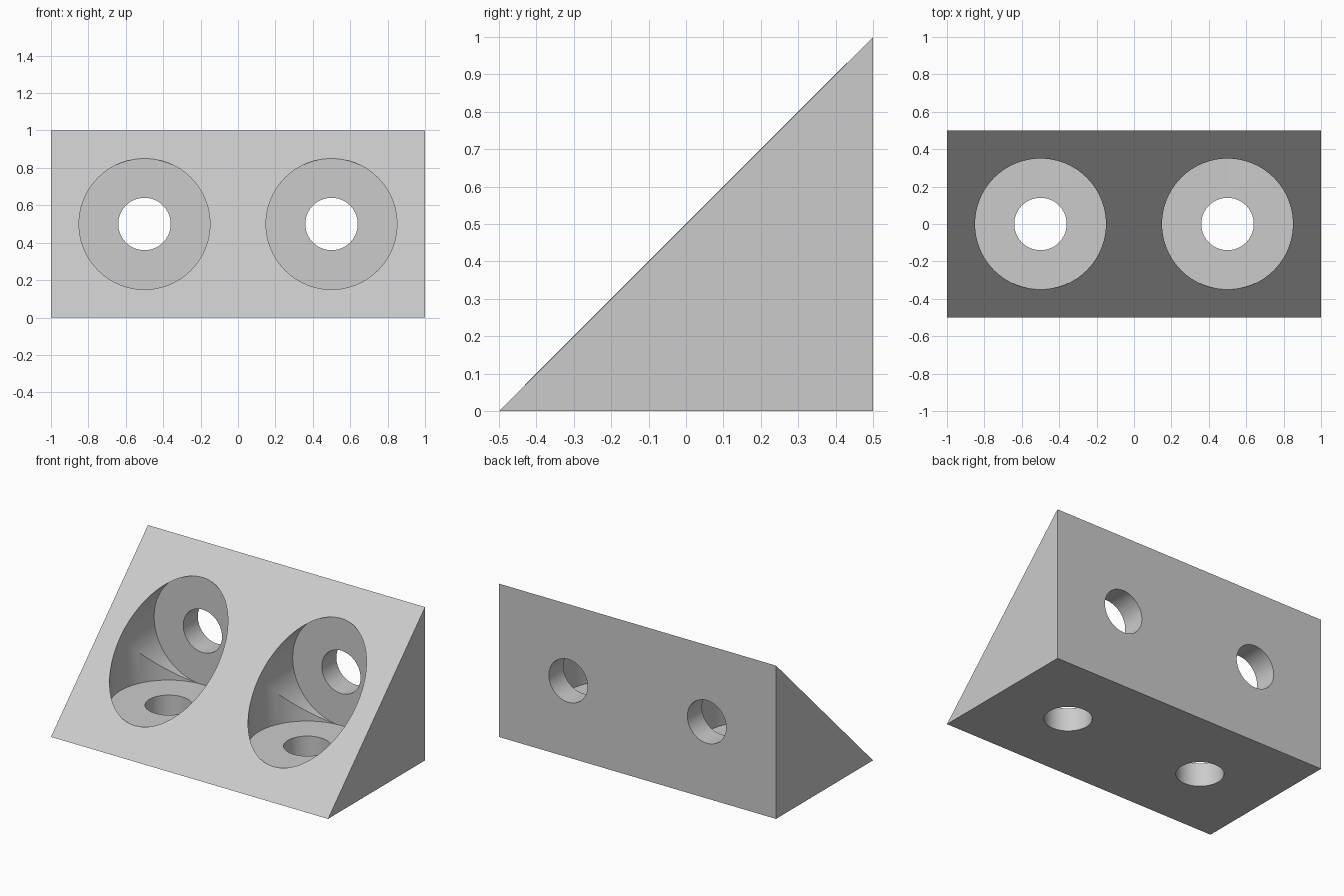
import bpy, bmesh, math
from mathutils import Matrix

if "Cube" in bpy.data.objects:
    bpy.data.objects.remove(bpy.data.objects["Cube"])

grey = bpy.data.materials.new("light_grey")
grey.diffuse_color = (0.6, 0.6, 0.6, 1)
grey.use_nodes = True
grey.node_tree.nodes["Principled BSDF"].inputs["Base Color"].default_value = grey.diffuse_color

# Triangular wedge: profile in the y-z plane, extruded along x
bm = bmesh.new()
profile = [(-0.5, 0), (0.5, 0), (0.5, 1)]
face = bm.faces.new([bm.verts.new((-1, y, z)) for y, z in profile])
ext = bmesh.ops.extrude_face_region(bm, geom=[face])
bmesh.ops.translate(bm, vec=(2, 0, 0),
                    verts=[v for v in ext["geom"] if isinstance(v, bmesh.types.BMVert)])
bmesh.ops.recalc_face_normals(bm, faces=bm.faces)
mesh = bpy.data.meshes.new("corner_bracket")
bm.to_mesh(mesh)
bm.free()
bracket = bpy.data.objects.new("corner_bracket", mesh)
bpy.context.collection.objects.link(bracket)
mesh.materials.append(grey)


def cut(name, x, radius, start, end, axis):
    """Bore a round hole along z (through y=0) or along y (through z=0.5)."""
    mid = (start + end) / 2
    if axis == "z":
        place = Matrix.Translation((x, 0, mid))
    else:
        place = Matrix.Translation((x, mid, 0.5)) @ Matrix.Rotation(math.pi / 2, 4, "X")
    b = bmesh.new()
    bmesh.ops.create_cone(b, cap_ends=True, segments=96, radius1=radius,
                          radius2=radius, depth=end - start, matrix=place)
    m = bpy.data.meshes.new(name)
    b.to_mesh(m)
    b.free()
    m.materials.append(grey)
    cutter = bpy.data.objects.new(name, m)
    cutter.hide_render = True
    bpy.context.collection.objects.link(cutter)
    mod = bracket.modifiers.new(name, "BOOLEAN")
    mod.operation = "DIFFERENCE"
    mod.solver = "EXACT"
    mod.object = cutter
    bpy.context.view_layer.objects.active = bracket
    bpy.ops.object.modifier_apply(modifier=mod.name)
    bpy.data.objects.remove(cutter)


# Two pockets, each with a floor and a wall recess plus screw holes
for x in (-0.5, 0.5):
    cut("floor_recess", x, 0.35, 0.1505, 1.3, "z")
    cut("wall_recess", x, 0.35, -0.8, 0.3495, "y")
    cut("floor_screw_hole", x, 0.14, -0.2, 0.3, "z")
    cut("wall_screw_hole", x, 0.14, 0.2, 0.7, "y")

bracket.select_set(True)
bpy.context.view_layer.objects.active = bracket
bpy.ops.object.shade_smooth_by_angle(angle=math.radians(30))
